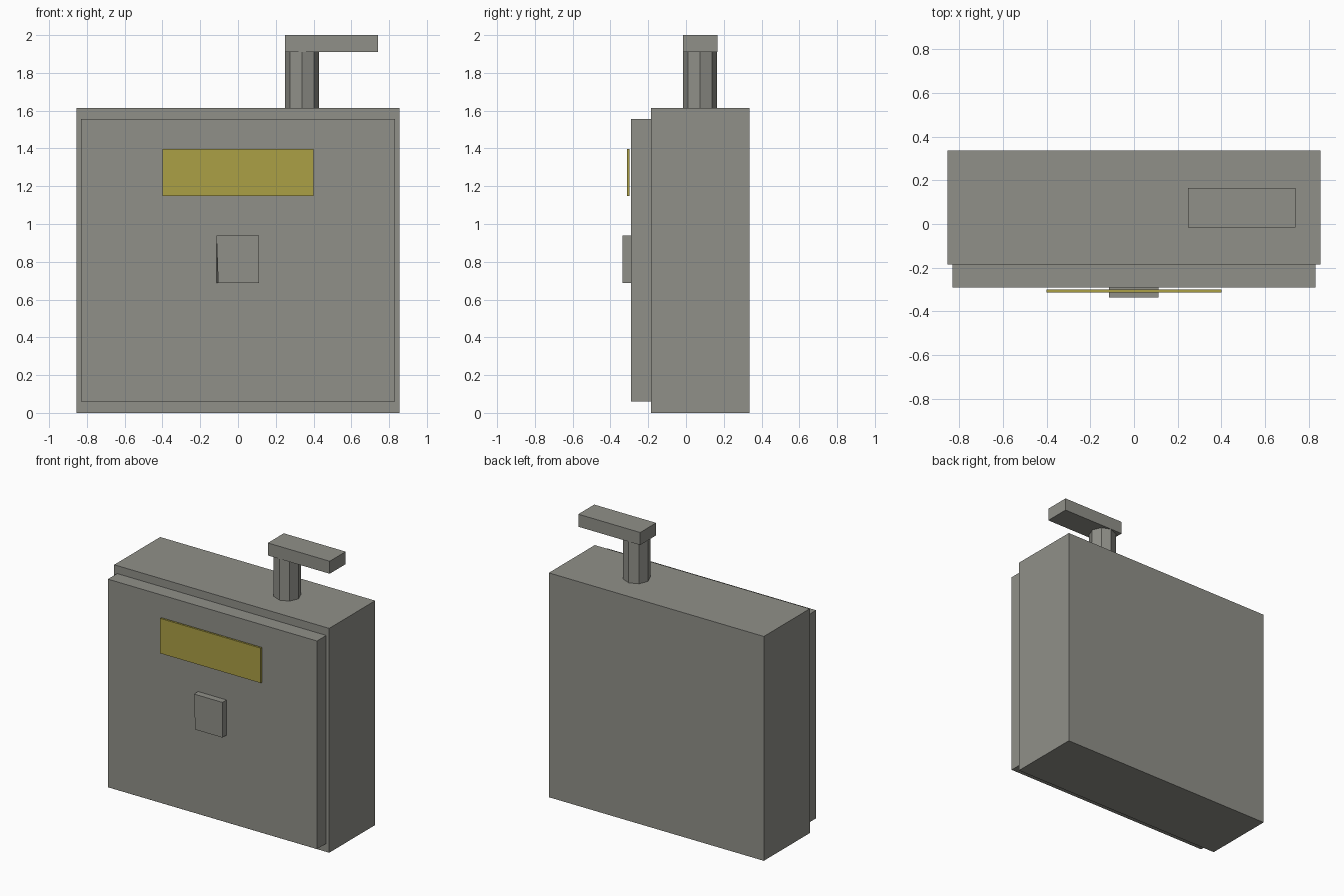
import bpy, bmesh, math
from mathutils import Vector

if "Cube" in bpy.data.objects:
    bpy.data.objects.remove(bpy.data.objects["Cube"])


def material(name, rgb):
    m = bpy.data.materials.new(name)
    m.diffuse_color = (*rgb, 1)
    m.use_nodes = True
    m.node_tree.nodes["Principled BSDF"].inputs["Base Color"].default_value = m.diffuse_color
    return m


GREY = material("warm_grey", (0.28, 0.28, 0.25))
YELLOW = material("mustard_yellow", (0.41, 0.35, 0.06))


def finish(bm, name, mat):
    bmesh.ops.recalc_face_normals(bm, faces=bm.faces)
    me = bpy.data.meshes.new(name)
    bm.to_mesh(me)
    bm.free()
    me.materials.append(mat)
    ob = bpy.data.objects.new(name, me)
    bpy.context.collection.objects.link(ob)
    return ob


def box(name, xs, ys, zs, mat=GREY):
    bm = bmesh.new()
    bmesh.ops.create_cube(bm, size=1)
    for v in bm.verts:
        v.co = Vector(r[1] if c > 0 else r[0] for c, r in zip(v.co, (xs, ys, zs)))
    return finish(bm, name, mat)


# Cabinet body, raised door and label plate
box("body", (-0.855, 0.855), (-0.185, 0.337), (0, 1.613))
box("door", (-0.832, 0.831), (-0.29, -0.185), (0.06, 1.556))
box("label_plate", (-0.4, 0.4), (-0.313, -0.299), (1.147, 1.398), YELLOW)

# Latch block with its front lower left corner pulled in slightly
latch = box("latch", (-0.114, 0.112), (-0.337, -0.29), (0.687, 0.94))
for v in latch.data.vertices:
    if v.co.x < 0 and v.co.y < -0.3 and v.co.z < 0.8:
        v.co.x += 0.009

# Eight-sided post on the roof
bm = bmesh.new()
bmesh.ops.create_cone(bm, cap_ends=True, segments=8, radius1=0.09, radius2=0.09, depth=0.298)
bmesh.ops.translate(bm, verts=bm.verts, vec=(0.34, 0.075, 1.762))
finish(bm, "post", GREY)

# Flat arm on top of the post
box("arm", (0.248, 0.74), (-0.015, 0.166), (1.91, 2.0))
